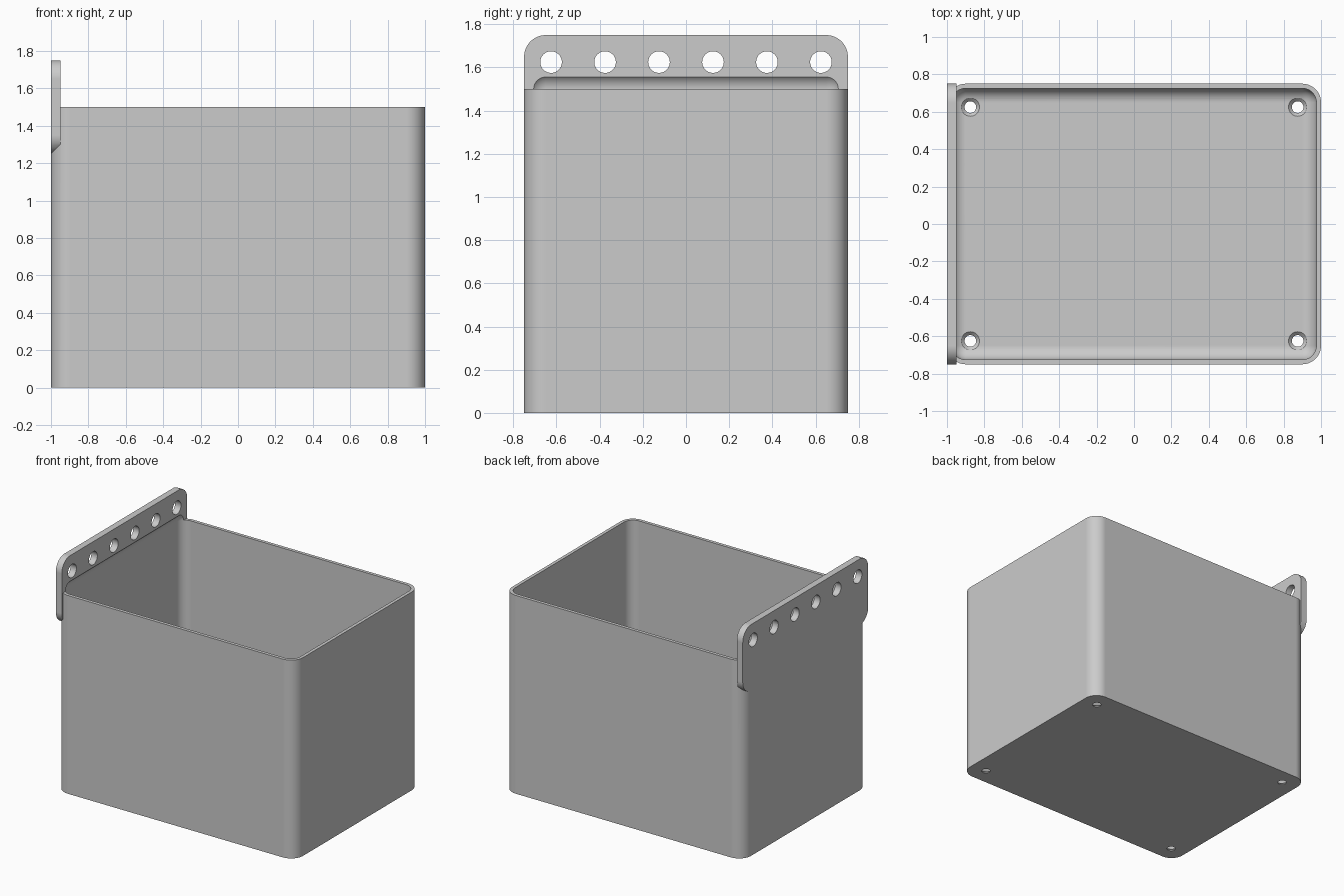
import bpy
import bmesh
import math
from mathutils import Matrix, Vector

if "Cube" in bpy.data.objects:
    bpy.data.objects.remove(bpy.data.objects["Cube"], do_unlink=True)

grey = bpy.data.materials.new("plain grey")
grey.use_nodes = True
colour = (0.6, 0.6, 0.6, 1)
grey.diffuse_color = colour
grey.node_tree.nodes["Principled BSDF"].inputs["Base Color"].default_value = colour


def finish(name, bm):
    bmesh.ops.recalc_face_normals(bm, faces=bm.faces)
    mesh = bpy.data.meshes.new(name)
    bm.to_mesh(mesh)
    bm.free()
    mesh.materials.append(grey)
    obj = bpy.data.objects.new(name, mesh)
    bpy.context.collection.objects.link(obj)
    return obj


def rounded_box(name, low, high, radius, axis=None):
    """Box with all edges rounded, or only those parallel to one axis."""
    low, high = Vector(low), Vector(high)
    bm = bmesh.new()
    bmesh.ops.create_cube(bm, size=1)
    bmesh.ops.scale(bm, vec=high - low, verts=bm.verts)
    bmesh.ops.translate(bm, vec=(low + high) / 2, verts=bm.verts)
    edges = [e for e in bm.edges if axis is None
             or abs(e.verts[0].co[axis] - e.verts[1].co[axis]) > 0.001]
    bmesh.ops.bevel(bm, geom=edges, offset=radius, segments=12,
                    profile=0.5, affect='EDGES')
    return finish(name, bm)


def cone(name, r1, r2, depth, centre, along_x=False):
    bm = bmesh.new()
    turn = Matrix.Rotation(math.pi / 2, 4, 'Y') if along_x else Matrix()
    bmesh.ops.create_cone(bm, cap_ends=True, segments=40, radius1=r1, radius2=r2,
                          depth=depth, matrix=Matrix.Translation(centre) @ turn)
    return finish(name, bm)


def combine(target, other, operation):
    mod = target.modifiers.new("combine", 'BOOLEAN')
    mod.operation, mod.solver, mod.object = operation, 'EXACT', other
    bpy.context.view_layer.objects.active = target
    bpy.ops.object.modifier_apply(modifier=mod.name)
    bpy.data.objects.remove(other, do_unlink=True)


# Bin body with rounded upright corners, joined to the hanging plate
hanging_bin = rounded_box("hanging_bin", (-1, -0.75, 0), (1, 0.75, 1.5), 0.1, axis=2)
plate = rounded_box("hanging_plate", (-1, -0.75, 1.25), (-0.95, 0.75, 1.75), 0.1, axis=0)
combine(hanging_bin, plate, 'UNION')

# Hollow with filleted edges, which also nicks the foot of the plate
cavity = rounded_box("cavity", (-0.975, -0.725, 0.025), (0.975, 0.725, 1.575), 0.075)
combine(hanging_bin, cavity, 'DIFFERENCE')

# Row of hanging holes
for i in range(6):
    hole = cone("hanging_hole", 0.05, 0.05, 0.2, (-0.975, -0.625 + 0.25 * i, 1.625), True)
    combine(hanging_bin, hole, 'DIFFERENCE')

# Countersunk drain holes in the floor corners
for x in (-0.875, 0.875):
    for y in (-0.625, 0.625):
        for r1, r2, low, high in ((0.031, 0.031, -0.1, 0.1), (0.031, 0.05, 0.006, 0.025),
                                  (0.05, 0.05, 0.024, 0.1)):
            drain = cone("drain_hole", r1, r2, high - low, (x, y, (low + high) / 2))
            combine(hanging_bin, drain, 'DIFFERENCE')

# Smooth fillets, crisp rims, flat walls
bpy.ops.object.select_all(action='DESELECT')
hanging_bin.select_set(True)
bpy.context.view_layer.objects.active = hanging_bin
bpy.ops.object.shade_smooth_by_angle(angle=math.radians(30))
weighted = hanging_bin.modifiers.new("flat walls", 'WEIGHTED_NORMAL')
weighted.keep_sharp = True
